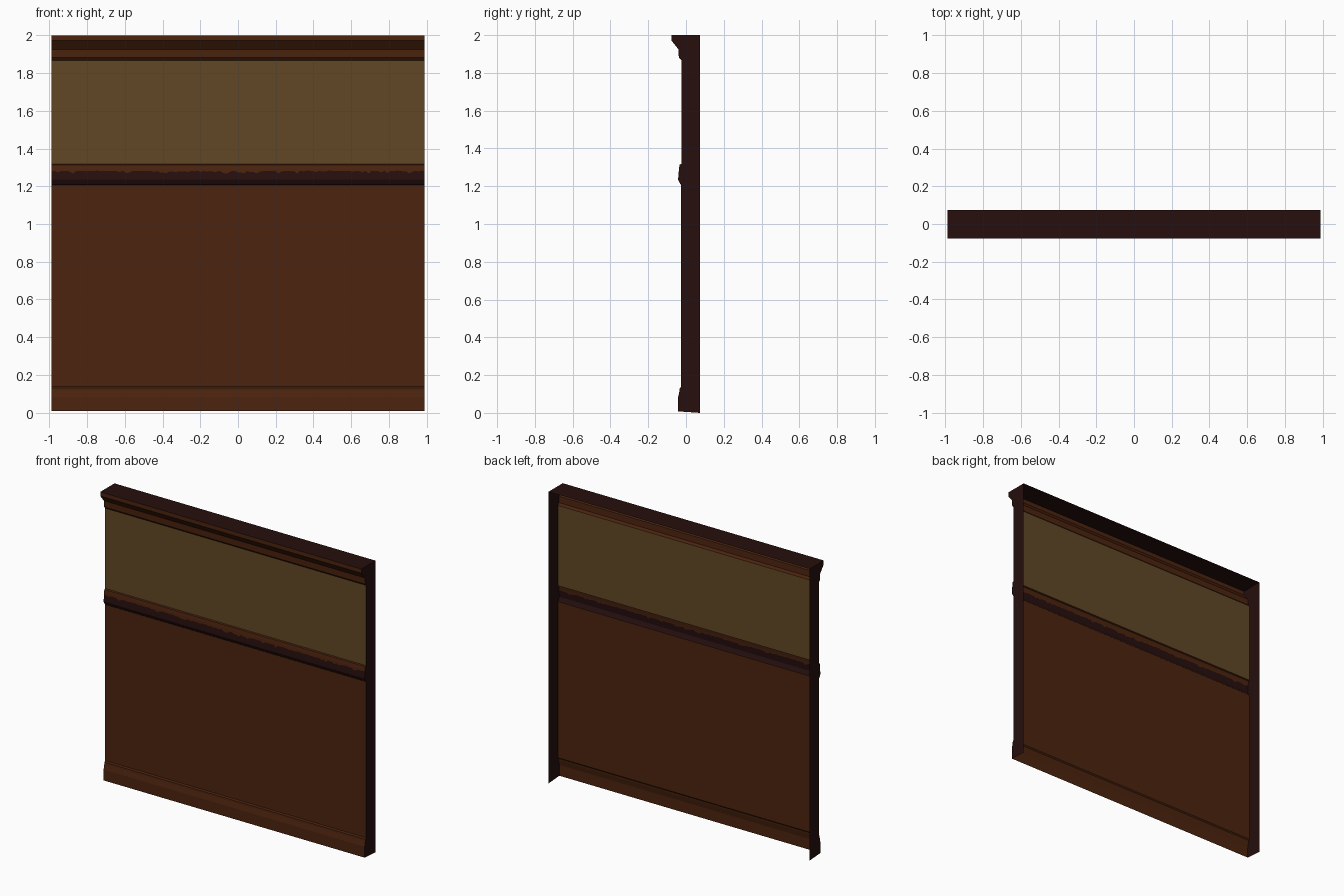
import bpy, random

if "Cube" in bpy.data.objects:
    bpy.data.objects.remove(bpy.data.objects["Cube"])

random.seed(4)
HALF = 0.99      # half width
BACK = 0.075     # rear edge of the ends and top


def material(name, rgb):
    m = bpy.data.materials.new(name)
    m.diffuse_color = (*rgb, 1.0)
    m.use_nodes = True
    m.node_tree.nodes["Principled BSDF"].inputs["Base Color"].default_value = m.diffuse_color
    return m


WOOD = material("brown_wood", (0.072, 0.017, 0.0044))
PAPER = material("tan_wallpaper", (0.12, 0.064, 0.019))
DARK = material("dark_wood", (0.019, 0.0047, 0.0043))


def make(name, verts, faces, *mats):
    me = bpy.data.meshes.new(name)
    me.from_pydata(verts, [], faces)
    for m in mats:
        me.materials.append(m)
    ob = bpy.data.objects.new(name, me)
    bpy.context.collection.objects.link(ob)
    return ob


def strip(name, profile, mat):
    """Sweep a (y, z) profile, listed top to bottom, along the wall."""
    verts = [(x, y, z) for y, z in profile for x in (-HALF, HALF)]
    faces = [(2 * i, 2 * i + 2, 2 * i + 3, 2 * i + 1) for i in range(len(profile) - 1)]
    return make(name, verts, faces, mat)


# Profiles of the front, from top to bottom
cornice = [(-0.078, 2.0), (-0.078, 1.972), (-0.040, 1.925), (-0.038, 1.882), (-0.025, 1.868)]
paper = [(-0.025, 1.868), (-0.025, 1.318)]
rail_top = [(-0.025, 1.318), (-0.034, 1.314), (-0.037, 1.295)]
rail_low = [(-0.042, 1.235), (-0.030, 1.212), (-0.026, 1.208)]
wainscot = [(-0.026, 1.208), (-0.026, 0.138)]
base = [(-0.026, 0.138), (-0.033, 0.130), (-0.034, 0.118), (-0.042, 0.082), (-0.042, 0.008)]

strip("cornice", cornice, WOOD)
strip("upper_wallpaper", paper, PAPER)
strip("rail_upper_edge", rail_top, WOOD)
strip("rail_lower_edge", rail_low, DARK)
strip("lower_panel", wainscot, WOOD)
strip("baseboard", base, WOOD)

# Rail face with a ragged line between brown and dark wood
n = 120
verts, faces = [], []
for i in range(n + 1):
    x = -HALF + 2 * HALF * i / n
    mid = 1.283 - (random.uniform(0.005, 0.016) if random.random() < 0.3 else random.uniform(0, 0.004))
    mid_y = -0.037 - 0.005 * (1.295 - mid) / 0.06
    verts += [(x, -0.037, 1.295), (x, mid_y, mid), (x, -0.042, 1.235)]
for i in range(n):
    a, b = 3 * i, 3 * i + 3
    faces += [(a, a + 1, b + 1, b), (a + 1, a + 2, b + 2, b + 1)]
rail = make("rail_face", verts, faces, WOOD, DARK)
for p in rail.data.polygons:
    p.material_index = p.index % 2

# End caps follow the whole front profile; back and bottom stay open
outline = cornice + paper[1:] + rail_top[1:] + rail_low + wainscot[1:] + base[1:]
outline += [(BACK, 0.0), (BACK, 2.0)]
for name, x in (("left_end", -HALF), ("right_end", HALF)):
    order = list(range(len(outline)))
    if x < 0:
        order.reverse()
    make(name, [(x, y, z) for y, z in outline], [order], DARK)

# Top board
strip("top_cap", [(BACK, 2.0), (-0.078, 2.0)], DARK)
